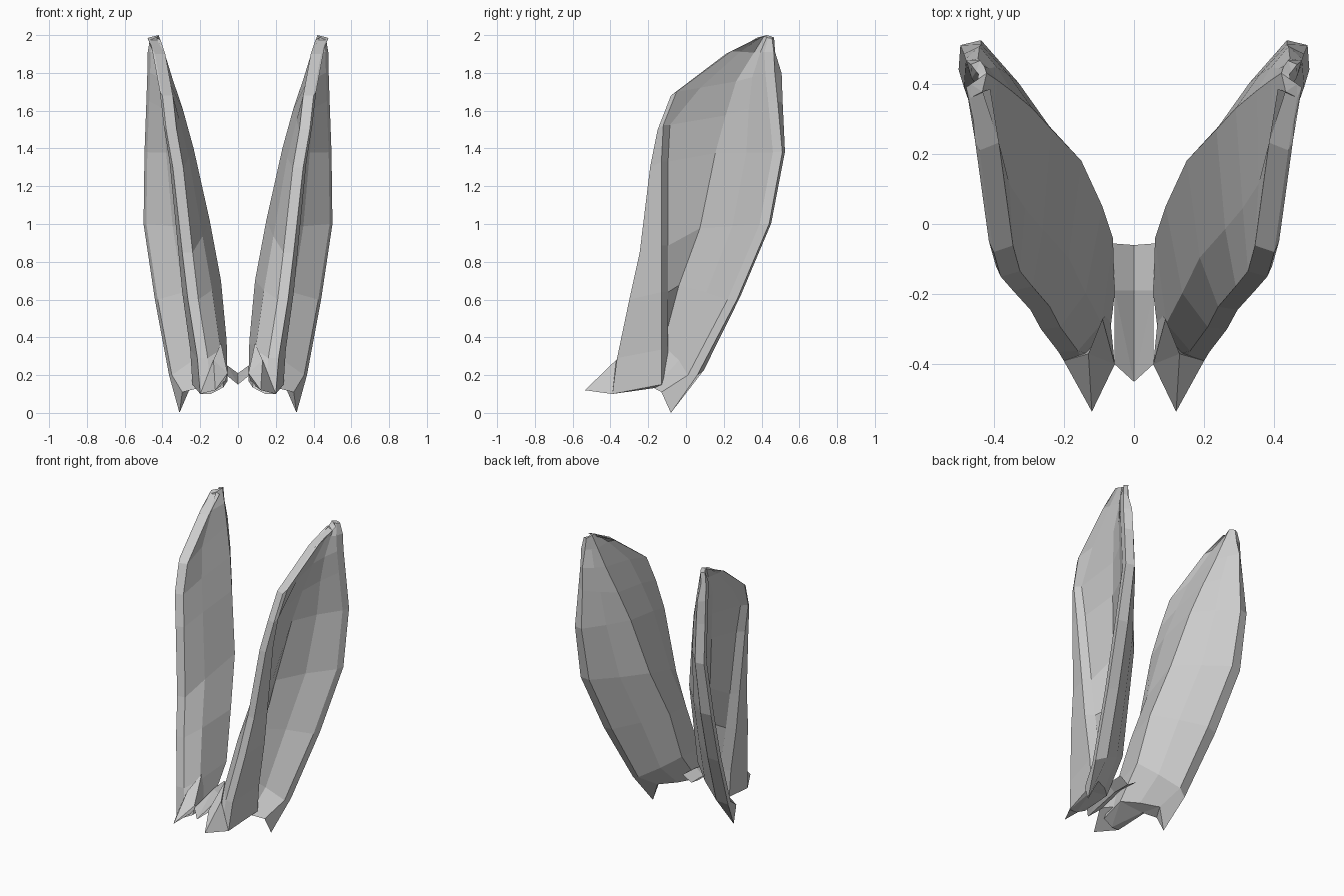
import bpy, bmesh
from mathutils import Vector as V

if "Cube" in bpy.data.objects:
    bpy.data.objects.remove(bpy.data.objects["Cube"])


def mirrored(name, verts, faces):
    """Flat-shaded mesh, triangulated and mirrored across x = 0."""
    bm = bmesh.new()
    vs = [bm.verts.new(v) for v in verts]
    for f in faces:
        bm.faces.new([vs[i] for i in f])
    bmesh.ops.recalc_face_normals(bm, faces=bm.faces)
    bmesh.ops.triangulate(bm, faces=[f for f in bm.faces if len(f.verts) > 4])
    me = bpy.data.meshes.new(name)
    bm.to_mesh(me)
    bm.free()
    ob = bpy.data.objects.new(name, me)
    bpy.context.collection.objects.link(ob)
    ob.modifiers.new("Mirror", 'MIRROR').use_clip = True
    return ob


# Three guide lines running up each ear: front rim, inner spine, back rim
front = [(.20, -.39, .10), (.215, -.365, .29), (.265, -.30, .60), (.295, -.245, .85), (.345, -.19, 1.3),
         (.38, -.15, 1.5), (.40, -.08, 1.68), (.44, .21, 1.90), (.465, .36, 1.975)]
spine = [(.055, -.20, .17), (.06, -.04, .38), (.09, .05, .70), (.15, .18, 1.02), (.235, .27, 1.4),
         (.29, .33, 1.6), (.35, .38, 1.78), (.39, .41, 1.91), (.42, .43, 2.0)]
back = [(.31, -.08, 0), (.365, .06, .20), (.44, .27, .60), (.50, .44, 1.0), (.495, .51, 1.38),
        (.485, .485, 1.65), (.48, .47, 1.8), (.478, .465, 1.91), (.465, .455, 1.985)]
top = len(front) - 1


def section(i):
    """Closed cupped cross-section, open towards the outside."""
    f, m, b = V(front[i]), V(spine[i]), V(back[i])
    k = 1 - .8 * i / top
    raise_base = V((0, 0, .11 if i == 0 else 0))   # leaves the back corner pointed
    fold = max(.03, -.13 - f.y)
    lip = f + V((.01 + .12 * fold, fold, .05 * k))
    floor = m.lerp(f, .25) + V((.07 * k, 0, 0))
    if i < 6:
        under = lip + V((-.07 * k, .035, 0))
    else:
        under = lip.lerp(floor, .4)
    b_in = b + V((-.015, -.05 if i < top else -.02, 0)) + raise_base
    back_in = floor.lerp(b_in, .5) + V((-.02 * k, .02 * k, 0))
    b_out = b.lerp(m, .15) + V((-.02, .05 if i < top - 1 else .015, 0)) + raise_base
    back_out = b_out.lerp(m, .5) + V((-.01, .01, 0)) * k
    nose = f + V((-.055, .025 * i / top, 0))
    front_out = f.lerp(m, .5) + V((-.05, -.09, 0)) * k
    return [f, lip, under, floor, back_in, b_in, b, b_out, back_out, m, front_out, nose]


# Ears: loft the sections and close both ends
rings = [section(i) for i in range(top + 1)]
n = len(rings[0])
verts = [p for r in rings for p in r]
faces = [(i * n + j, i * n + (j + 1) % n, (i + 1) * n + (j + 1) % n, (i + 1) * n + j)
         for i in range(top) for j in range(n)]
faces += [tuple(range(n)), tuple(range(top * n, (top + 1) * n))]
mirrored("ears", verts, faces)

# Pointed tufts at the front of each ear base
mirrored("front_tufts",
         [(.12, -.535, .12), (.055, -.40, .21), (.09, -.27, .37), (.13, -.37, .28),
          (.20, -.39, .10), (.07, -.25, .16)],
         [(0, 1, 3), (1, 2, 3), (0, 3, 4), (0, 4, 5, 1), (1, 5, 2), (3, 2, 5, 4)])

# Sagging bridge joining the two ears
mirrored("bridge",
         [(0, -.06, .21), (.065, -.055, .25), (0, -.19, .21), (.055, -.19, .25),
          (0, -.45, .15), (.055, -.40, .195)],
         [(0, 1, 3, 2), (2, 3, 4), (3, 5, 4)])
